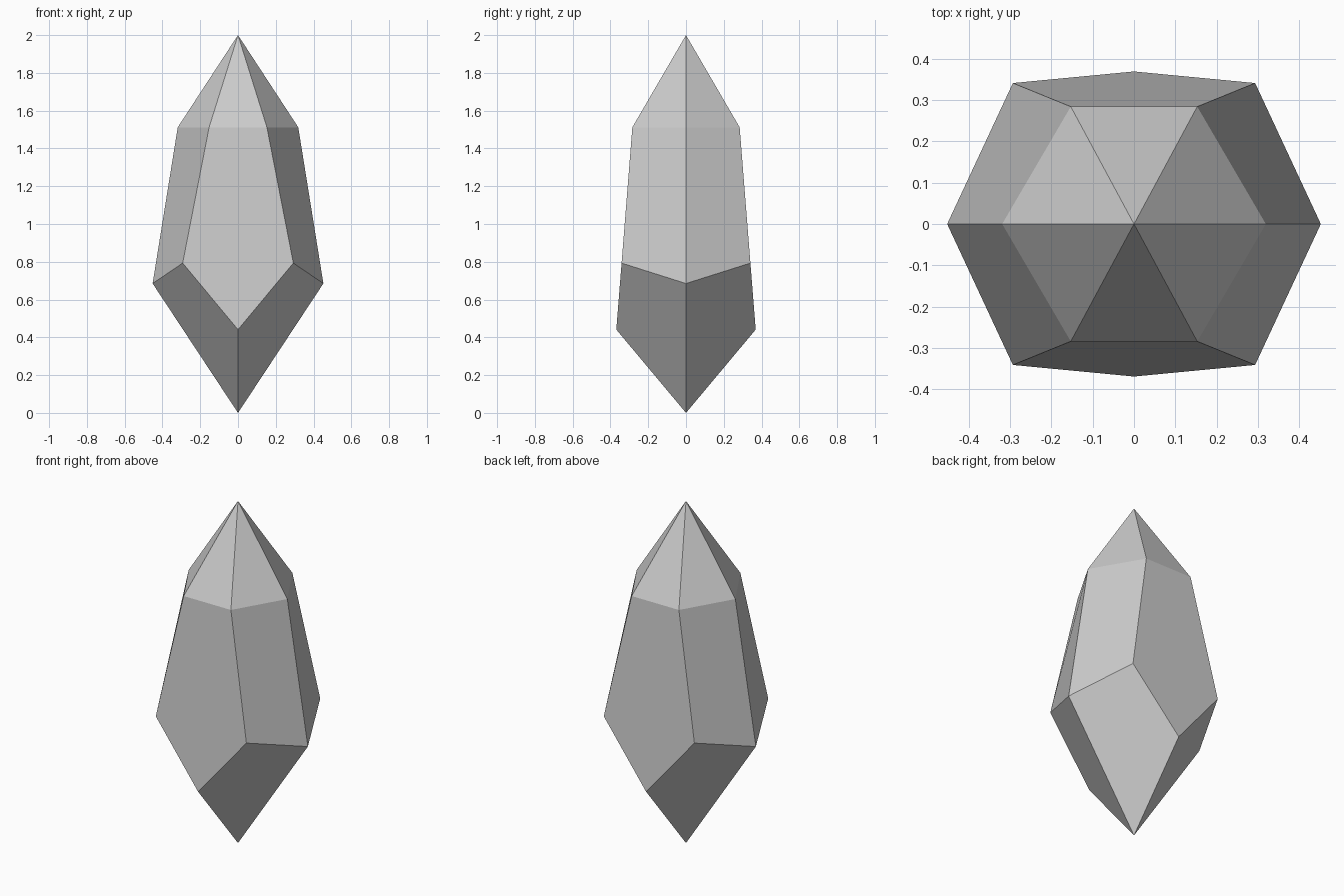
import bpy, bmesh

if "Cube" in bpy.data.objects:
    bpy.data.objects.remove(bpy.data.objects["Cube"])

# Key points of one quarter of the crystal (x and y are mirrored by sign)
TIP, BASE = (0, 0, 2.0), (0, 0, 0)
SIDE_TOP, SIDE_LOW = (0.319, 0, 1.512), (0.452, 0, 0.685)
CORNER_TOP, CORNER_LOW = (0.153, 0.284, 1.512), (0.293, 0.341, 0.793)
FRONT_LOW = (0, 0.369, 0.441)

bm = bmesh.new()


def facet(points):
    bm.faces.new([bm.verts.new(p) for p in points])


def flip(p, sx, sy):
    return (p[0] * sx, p[1] * sy, p[2])


for sy in (-1, 1):
    # Broad front and back facets, with the tip facet above
    left = [flip(p, -1, sy) for p in (CORNER_LOW, CORNER_TOP)]
    right = [flip(p, 1, sy) for p in (CORNER_TOP, CORNER_LOW)]
    facet([flip(FRONT_LOW, 1, sy)] + left + right)
    facet([TIP, left[1], right[0]])
    # Each quarter: tip, flank and pointed base facets
    for sx in (-1, 1):
        for pts in ((TIP, CORNER_TOP, SIDE_TOP),
                    (CORNER_LOW, CORNER_TOP, SIDE_TOP, SIDE_LOW),
                    (BASE, SIDE_LOW, CORNER_LOW, FRONT_LOW)):
            facet([flip(p, sx, sy) for p in pts])

bmesh.ops.remove_doubles(bm, verts=bm.verts[:], dist=0.0005)
bmesh.ops.recalc_face_normals(bm, faces=bm.faces[:])

mesh = bpy.data.meshes.new("crystal")
bm.to_mesh(mesh)
bm.free()
bpy.context.collection.objects.link(bpy.data.objects.new("crystal", mesh))
